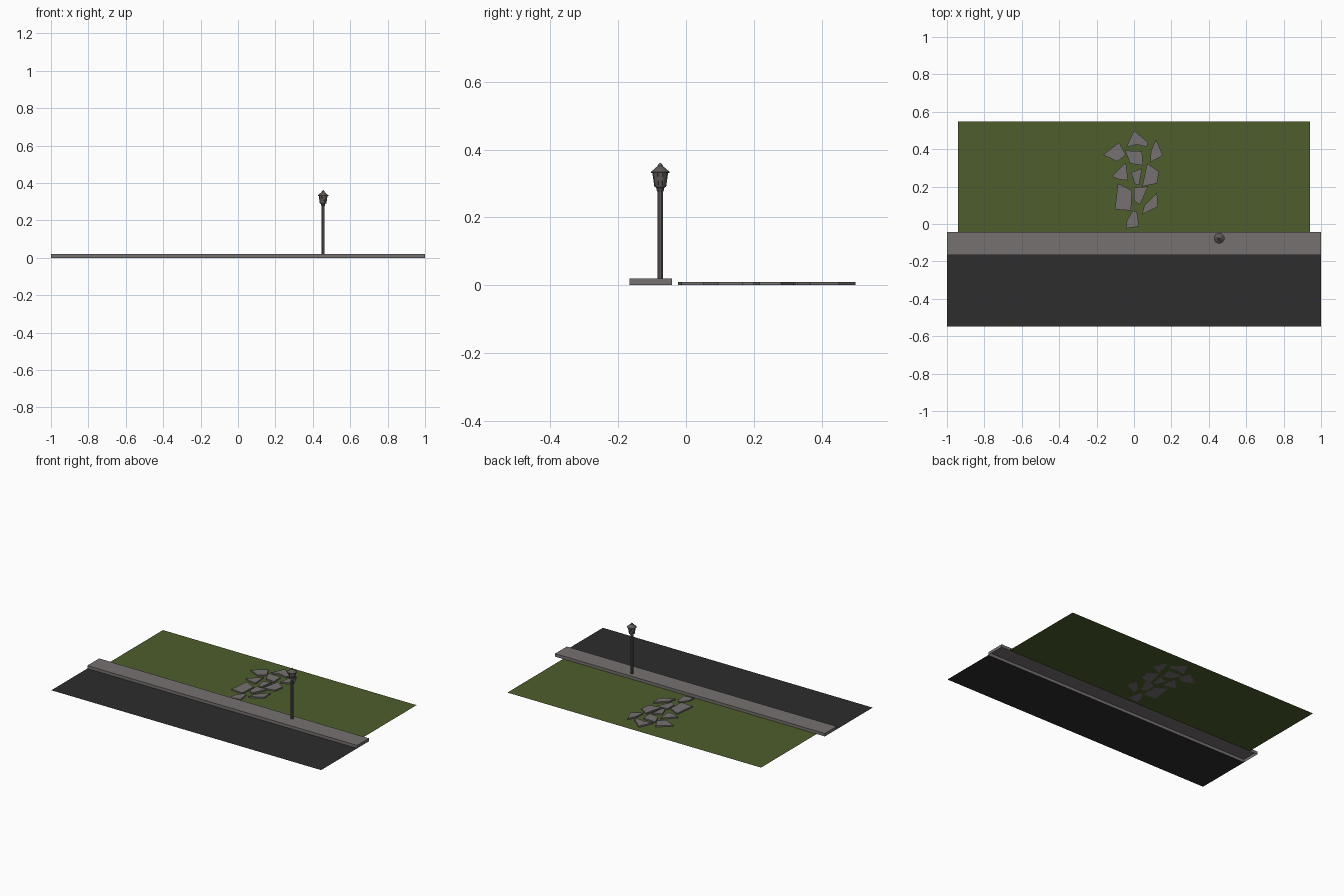
import bpy, bmesh, math

if "Cube" in bpy.data.objects:
    bpy.data.objects.remove(bpy.data.objects["Cube"])


def srgb(h):
    out = []
    for i in (0, 2, 4):
        c = int(h[i:i + 2], 16) / 255
        out.append(c / 12.92 if c <= 0.04045 else ((c + 0.055) / 1.055) ** 2.4)
    return (*out, 1)


def material(name, h):
    m = bpy.data.materials.new(name)
    m.diffuse_color = srgb(h)
    m.use_nodes = True
    m.node_tree.nodes["Principled BSDF"].inputs["Base Color"].default_value = m.diffuse_color
    return m


GRASS = material("grass green", "4E5E2C")
ROAD = material("asphalt black", "2D2D2D")
STONE = material("stone grey", "767170")
METAL = material("lamp grey", "5E5A58")


def finish(name, bm, mat):
    me = bpy.data.meshes.new(name)
    bm.to_mesh(me)
    bm.free()
    me.materials.append(mat)
    ob = bpy.data.objects.new(name, me)
    bpy.context.collection.objects.link(ob)
    return ob


def slab(name, outlines, z0, z1, mat, bottom=True):
    """Extrude flat outlines from z0 to z1; z0 == z1 gives a single sheet."""
    bm = bmesh.new()
    for pts in outlines:
        area = sum(a[0] * b[1] - b[0] * a[1] for a, b in zip(pts, pts[1:] + pts[:1]))
        if area < 0:
            pts = pts[::-1]
        top = [bm.verts.new((x, y, z1)) for x, y in pts]
        bm.faces.new(top)
        if z1 > z0:
            low = [bm.verts.new((x, y, z0)) for x, y in pts]
            n = len(pts)
            for i in range(n):
                j = (i + 1) % n
                bm.faces.new((low[i], low[j], top[j], top[i]))
            if bottom:
                bm.faces.new(low[::-1])
    return finish(name, bm, mat)


def rect(x, y0, y1):
    return [(-x, y0), (x, y0), (x, y1), (-x, y1)]


def lathe(name, profile, sides, centre, mat):
    """Turned part from (radius, z) points, bottom to top, capped."""
    bm = bmesh.new()
    rings = []
    for r, z in profile:
        rings.append([bm.verts.new((centre[0] + r * math.cos(2 * math.pi * (i + .5) / sides),
                                    centre[1] + r * math.sin(2 * math.pi * (i + .5) / sides), z))
                      for i in range(sides)])
    for a, b in zip(rings, rings[1:]):
        for i in range(sides):
            j = (i + 1) % sides
            bm.faces.new((a[i], a[j], b[j], b[i]))
    bm.faces.new(rings[0][::-1])
    bm.faces.new(rings[-1])
    return finish(name, bm, mat)


# ground sheets and open-bottomed pavement
slab("lawn", [rect(0.94, -0.042, 0.548)], 0.0006, 0.0006, GRASS)
slab("road", [rect(1.0, -0.548, -0.167)], 0.0, 0.0, ROAD)
slab("pavement", [rect(1.0, -0.167, -0.042)], 0.0, 0.02, STONE, bottom=False)

# irregular stepping stones
stones = [
    [(-.042, .41), (0, .50), (.075, .437), (.07, .413), (.012, .425)],
    [(-.165, .37), (-.08, .436), (-.043, .37), (-.09, .334)],
    [(-.048, .393), (.043, .388), (.048, .313), (-.02, .323)],
    [(.118, .452), (.155, .366), (.086, .329), (.091, .393)],
    [(-.118, .254), (-.043, .329), (-.032, .233), (-.08, .238)],
    [(-.016, .275), (.043, .297), (.027, .206), (.005, .215)],
    [(.07, .323), (.134, .281), (.123, .217), (.043, .2)],
    [(-.086, .217), (-.011, .179), (-.016, .072), (-.102, .078)],
    [(0, .195), (.075, .2), (.032, .104), (.0, .125)],
    [(.123, .168), (.128, .094), (.043, .051), (.055, .1)],
    [(-.005, .072), (.016, .064), (.027, -.013), (-.043, -.024), (-.038, .02)],
]
slab("stepping_stones", stones, 0.0, 0.0095, STONE)

# street lamp
C = (0.455, -0.076)
lathe("lamp_post", [(.0095, .0195), (.0095, .28)], 8, C, METAL)
lathe("lamp_collar", [(.009, .276), (.012, .281), (.012, .286), (.017, .291)], 8, C, METAL)
lathe("lantern", [(.017, .290), (.0235, .332)], 8, C, METAL)
lathe("lantern_roof", [(.029, .331), (.029, .334), (.011, .349), (.008, .351),
                       (.007, .355), (.001, .361)], 12, C, METAL)

# lantern frame bars and base ring
bm = bmesh.new()
for i in range(8):
    a = 2 * math.pi * (i + .5) / 8
    w = 0.0015
    lo, hi = [], []
    for ring, r, z in ((lo, .017, .290), (hi, .0235, .332)):
        for dr, dt in ((-.002, -w), (.0012, -w), (.0012, w), (-.002, w)):
            x, y = r + dr, dt
            ring.append(bm.verts.new((C[0] + x * math.cos(a) - y * math.sin(a),
                                      C[1] + x * math.sin(a) + y * math.cos(a), z)))
    for k in range(4):
        n = (k + 1) % 4
        bm.faces.new((lo[k], lo[n], hi[n], hi[k]))
finish("lantern_bars", bm, METAL)
lathe("lantern_base", [(.0185, .289), (.0185, .292)], 8, C, METAL)
